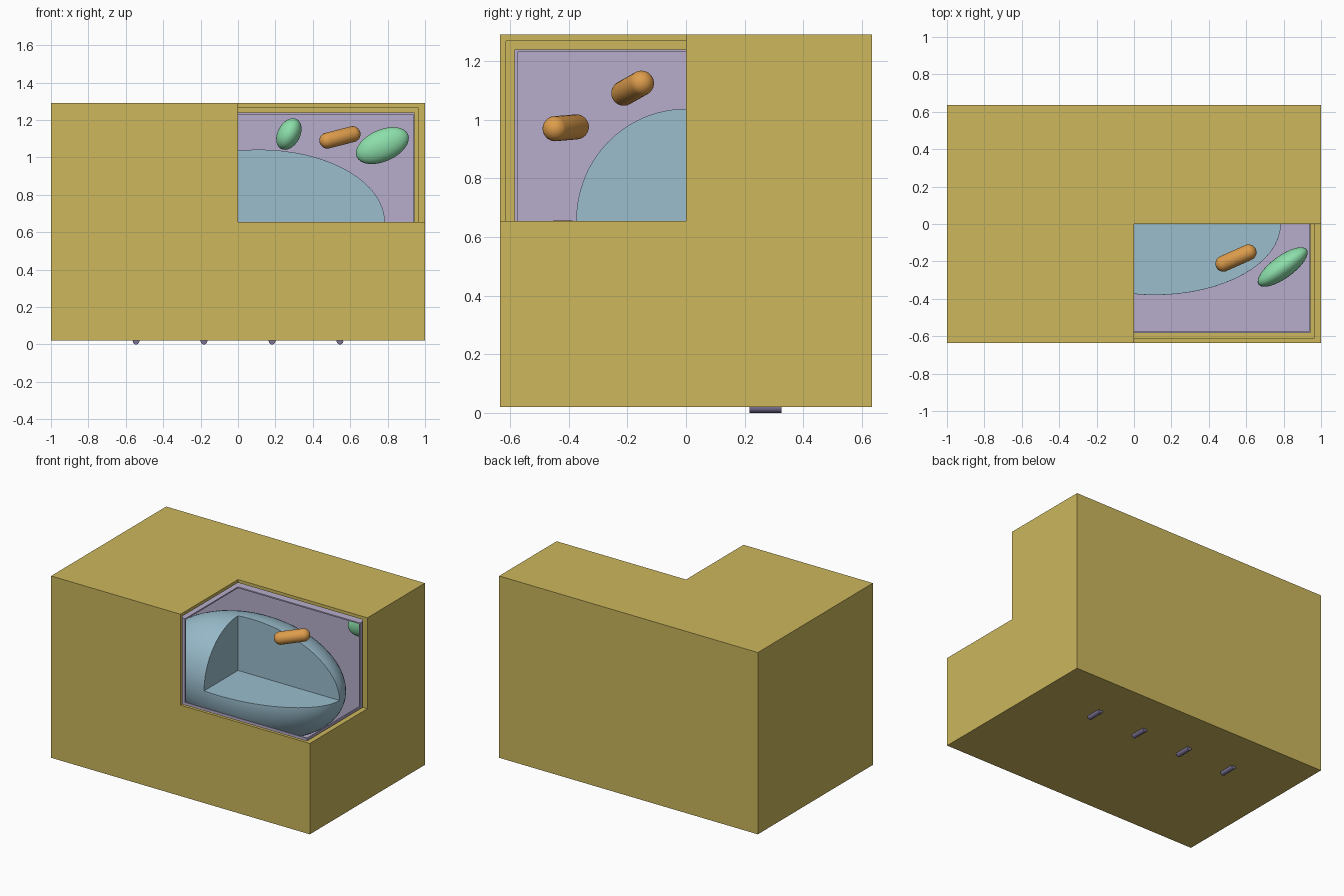
import bpy
import bmesh
import math
from mathutils import Vector, Matrix, Euler

cube = bpy.data.objects.get("Cube")
if cube:
    bpy.data.objects.remove(cube, do_unlink=True)

MID = Vector((0, 0, 0.655))


def material(name, rgb):
    lin = [((c / 255 + 0.055) / 1.055) ** 2.4 for c in rgb] + [1]
    m = bpy.data.materials.new(name)
    m.use_nodes = True
    m.diffuse_color = lin
    m.node_tree.nodes["Principled BSDF"].inputs["Base Color"].default_value = lin
    return m


ochre = material("ochre", (204, 183, 92))
lavender = material("lavender", (183, 174, 204))
pale_blue = material("pale blue", (155, 190, 206))
orange = material("orange", (222, 157, 76))
green = material("mint green", (140, 222, 170))
violet_grey = material("violet grey", (125, 115, 150))


def add_object(name, bm, mat=None, smooth=False):
    mesh = bpy.data.meshes.new(name)
    bm.to_mesh(mesh)
    bm.free()
    ob = bpy.data.objects.new(name, mesh)
    bpy.context.collection.objects.link(ob)
    if mat:
        mesh.materials.append(mat)
    if smooth:
        smooth_object(ob)
    return ob


def activate(ob):
    bpy.ops.object.select_all(action='DESELECT')
    ob.select_set(True)
    bpy.context.view_layer.objects.active = ob


def smooth_object(ob):
    activate(ob)
    bpy.ops.object.shade_smooth_by_angle(angle=math.radians(35))


def box(bm, half, centre):
    mat = Matrix.Translation(centre) @ Matrix.Diagonal((*[2 * h for h in half], 1))
    return bmesh.ops.create_cube(bm, size=1, matrix=mat)["verts"]


# Cutter for the open corner
bm = bmesh.new()
box(bm, (1, 1, 1), MID + Vector((1, -1, 1)))
cutter = add_object("corner_cutter", bm)


def open_corner(ob):
    mod = ob.modifiers.new("open corner", 'BOOLEAN')
    mod.operation = 'DIFFERENCE'
    mod.solver = 'EXACT'
    mod.object = cutter
    activate(ob)
    bpy.ops.object.modifier_apply(modifier=mod.name)


def shell(name, outer, inner, mat):
    """Hollow box with the front upper corner cut away."""
    bm = bmesh.new()
    box(bm, outer, MID)
    inside = set(box(bm, inner, MID))
    faces = [f for f in bm.faces if f.verts[0] in inside]
    bmesh.ops.reverse_faces(bm, faces=faces)
    open_corner(add_object(name, bm, mat))


# Nested hollow layers
shell("outer_wall", (1, 0.635, 0.635), (0.963, 0.613, 0.613), ochre)
shell("membrane", (0.944, 0.584, 0.584), (0.935, 0.575, 0.575), lavender)

# Solid central vacuole with the same corner removed
bm = bmesh.new()
bmesh.ops.create_uvsphere(
    bm, u_segments=64, v_segments=32, radius=1,
    matrix=Matrix.Translation(MID + Vector((0.11, 0, 0)))
    @ Matrix.Diagonal((0.675, 0.38, 0.387, 1)) @ Matrix.Rotation(0.03, 4, 'X'))
vacuole = add_object("vacuole", bm, pale_blue)
open_corner(vacuole)
smooth_object(vacuole)

bpy.data.objects.remove(cutter, do_unlink=True)


# Orange capsules: centre and half axis
def capsule(name, centre, axis, radius=0.043):
    axis = Vector(axis)
    bm = bmesh.new()
    bmesh.ops.create_uvsphere(bm, u_segments=24, v_segments=15, radius=radius)
    for v in bm.verts:
        v.co.z += math.copysign(axis.length, v.co.z)
    turn = axis.to_track_quat('Z', 'Y').to_matrix().to_4x4()
    bm.transform(Matrix.Translation(centre) @ turn)
    add_object(name, bm, orange, True)


capsule("capsule_front", (0.545, -0.182, 1.107), (0.067, 0.03, 0.017))
capsule("capsule_side", (-0.45, -0.41, 0.972), (0.066, -0.036, -0.003))
capsule("capsule_low", (-0.4, -0.42, 0.614), (0.07, 0.02, 0))


# Green flattened pods: centre, half sizes, rotation in degrees
def pod(name, centre, half, turn):
    bm = bmesh.new()
    bmesh.ops.create_uvsphere(bm, u_segments=32, v_segments=16, radius=1)
    rot = Euler([math.radians(a) for a in turn]).to_matrix().to_4x4()
    bm.transform(Matrix.Translation(centre) @ rot @ Matrix.Diagonal((*half, 1)))
    add_object(name, bm, green, True)


pod("pod_upper_right", (0.772, 0.32, 1.063), (0.15, 0.06, 0.085), (0, -24, 0))
pod("pod_upper_middle", (0.272, 0.45, 1.125), (0.09, 0.08, 0.06), (0, -62, 0))
pod("pod_lower_right", (0.795, -0.23, 0.33), (0.16, 0.06, 0.085), (0, 0, 36))

# Row of short rods under the base
for i, x in enumerate((-0.545, -0.182, 0.182, 0.545)):
    bm = bmesh.new()
    bmesh.ops.create_cone(
        bm, cap_ends=True, segments=16, radius1=0.018, radius2=0.018, depth=0.108,
        matrix=Matrix.Translation((x, 0.271, 0.018)) @ Matrix.Rotation(math.pi / 2, 4, 'X'))
    add_object(f"base_rod_{i + 1}", bm, violet_grey, True)
